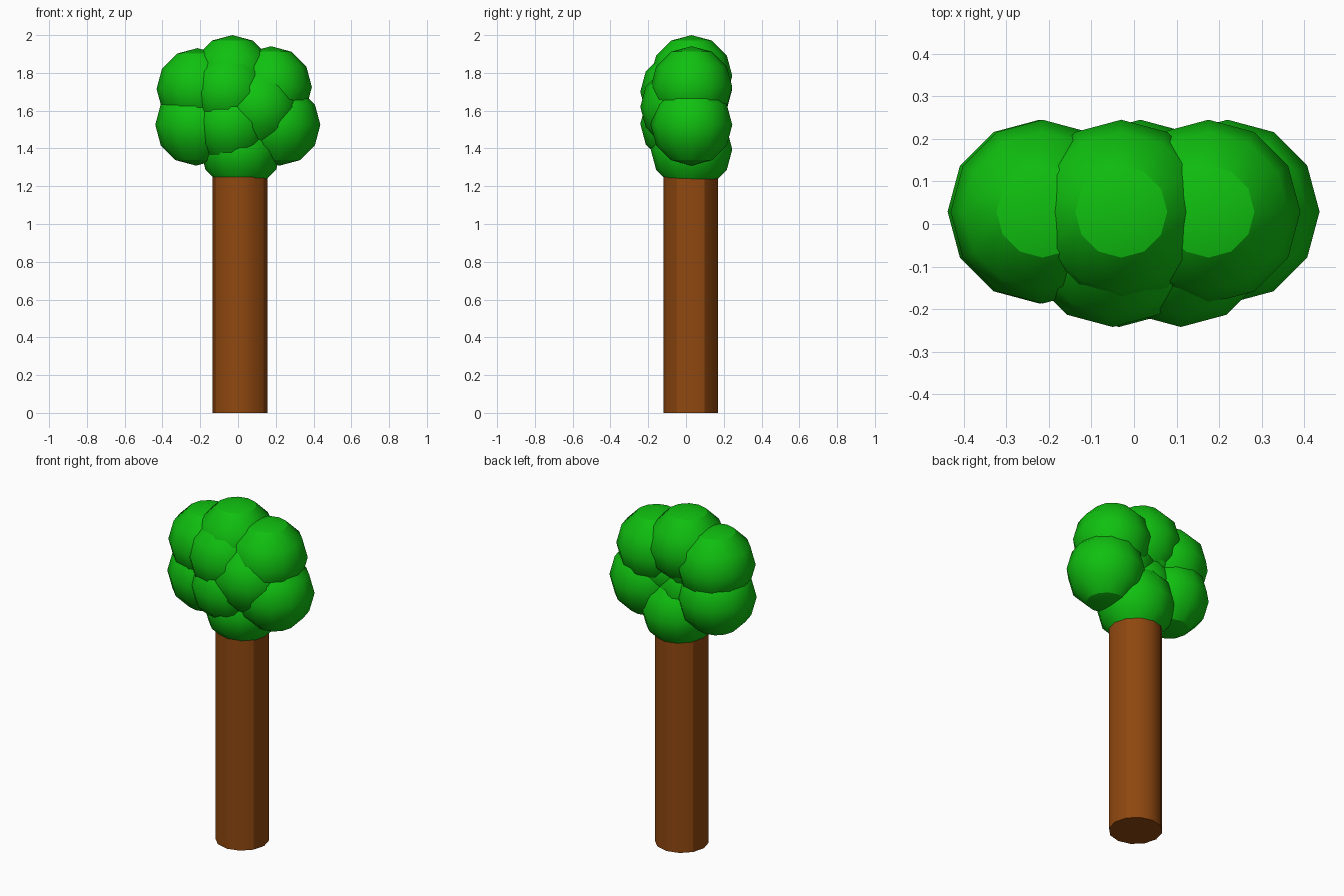
import bpy
import math

cube = bpy.data.objects.get("Cube")
if cube:
    bpy.data.objects.remove(cube, do_unlink=True)


def make_material(name, rgb):
    mat = bpy.data.materials.new(name)
    mat.use_nodes = True
    color = (*rgb, 1.0)
    mat.diffuse_color = color
    mat.node_tree.nodes["Principled BSDF"].inputs["Base Color"].default_value = color
    return mat


def finish(name, mat):
    obj = bpy.context.object
    obj.name = name
    obj.data.materials.append(mat)
    bpy.ops.object.shade_smooth_by_angle(angle=math.radians(30))
    return obj


leaf_green = make_material("leaf green", (0.005, 0.53, 0.005))
bark_brown = make_material("bark brown", (0.28, 0.065, 0.005))

# Trunk: a plain twelve-sided post reaching into the lowest leaf ball
TRUNK_TOP = 1.25
bpy.ops.mesh.primitive_cylinder_add(
    vertices=12, radius=0.145, depth=TRUNK_TOP, location=(0.01, 0.025, TRUNK_TOP / 2))
finish("trunk", bark_brown)

# Crown: a ring of equal leaf balls at the back, three more in front
BACK_Y, FRONT_Y = 0.029, -0.026
leaf_balls = {
    "crown_top": (-0.03, BACK_Y, 1.784),
    "crown_upper_right": (-0.215, BACK_Y, 1.715),
    "crown_upper_left": (0.175, BACK_Y, 1.725),
    "crown_lower_right": (-0.222, BACK_Y, 1.525),
    "crown_lower_left": (0.22, BACK_Y, 1.525),
    "crown_bottom": (0.015, BACK_Y, 1.395),
    "crown_front_upper": (-0.05, FRONT_Y, 1.70),
    "crown_front_lower": (-0.035, FRONT_Y, 1.53),
    "crown_front_left": (0.11, FRONT_Y, 1.62),
}
for name, place in leaf_balls.items():
    bpy.ops.mesh.primitive_uv_sphere_add(
        segments=12, ring_count=6, radius=0.216, location=place)
    finish(name, leaf_green)
